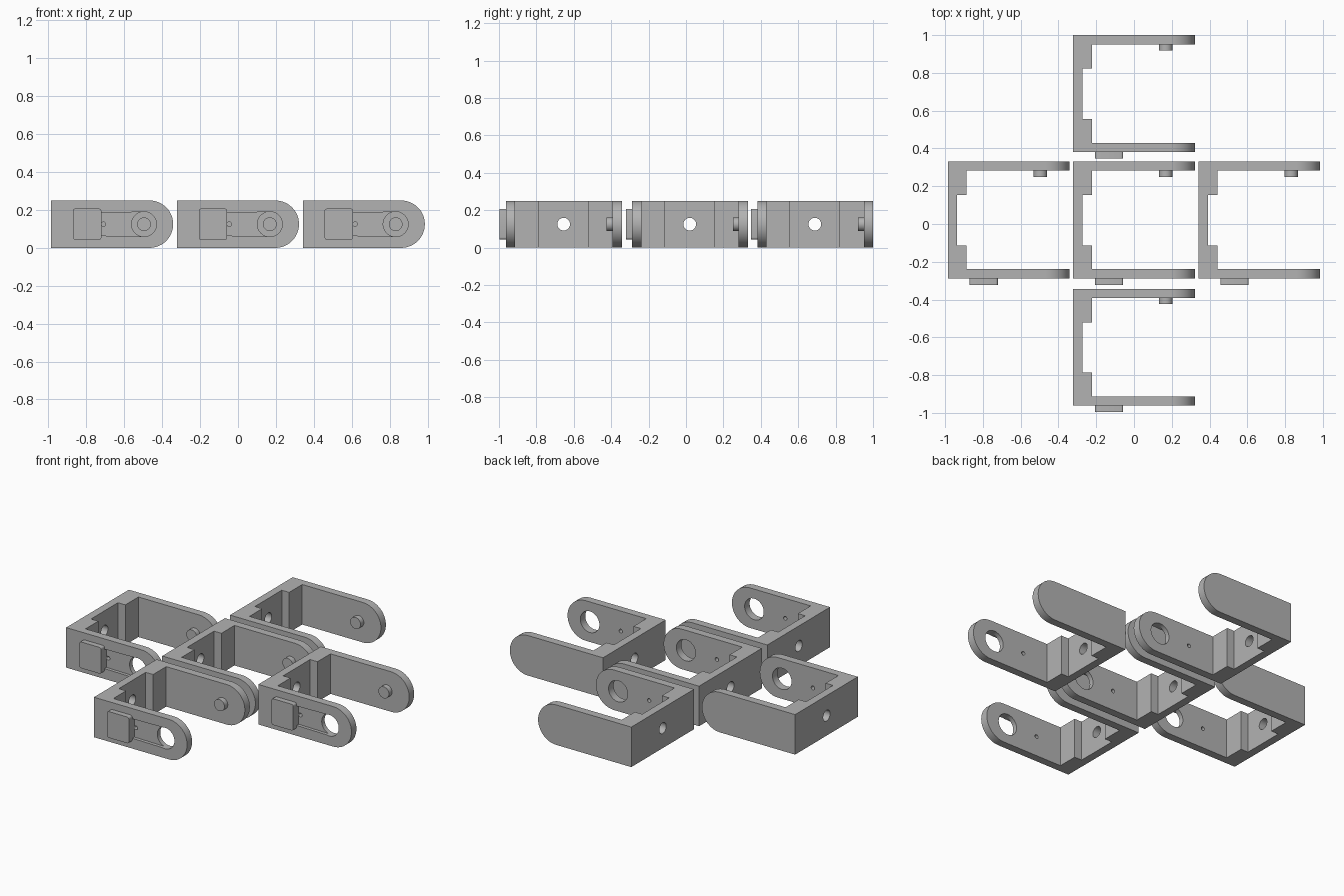
import bpy, bmesh, math
from mathutils import Vector

if "Cube" in bpy.data.objects:
    bpy.data.objects.remove(bpy.data.objects["Cube"])

grey = bpy.data.materials.new("plain grey")
grey.diffuse_color = (0.45, 0.45, 0.45, 1)
grey.use_nodes = True
grey.node_tree.nodes["Principled BSDF"].inputs["Base Color"].default_value = grey.diffuse_color
H, R = 0.25, 0.125          # bracket height, arm tip radius


def prism(name, pts, axis, lo, hi):
    """Extrude a 2D outline along axis: 'x' (y,z), 'y' (x,z) or 'z' (x,y)."""
    place = {'x': lambda a, b, t: (t, a, b),
             'y': lambda a, b, t: (a, t, b),
             'z': lambda a, b, t: (a, b, t)}[axis]
    vec = Vector(place(0, 0, hi - lo))
    bm = bmesh.new()
    face = bm.faces.new([bm.verts.new(place(a, b, lo)) for a, b in pts])
    ext = bmesh.ops.extrude_face_region(bm, geom=[face])
    bmesh.ops.translate(bm, vec=vec,
                        verts=[v for v in ext['geom'] if isinstance(v, bmesh.types.BMVert)])
    bmesh.ops.recalc_face_normals(bm, faces=bm.faces)
    me = bpy.data.meshes.new(name)
    bm.to_mesh(me)
    bm.free()
    me.materials.append(grey)
    ob = bpy.data.objects.new(name, me)
    bpy.context.collection.objects.link(ob)
    return ob


def arc(cx, cz, r, a0, a1, n):
    return [(cx + r * math.cos(math.radians(a0 + (a1 - a0) * i / n)),
             cz + r * math.sin(math.radians(a0 + (a1 - a0) * i / n))) for i in range(n + 1)]


def circle(cx, cz, r, n=40):
    return arc(cx, cz, r, 0, 360, n)[:-1]


def rounded_rect(x0, x1, z0, z1, r):
    return (arc(x1 - r, z1 - r, r, 0, 90, 4) + arc(x0 + r, z1 - r, r, 90, 180, 4)
            + arc(x0 + r, z0 + r, r, 180, 270, 4) + arc(x1 - r, z0 + r, r, 270, 360, 4))


def boolean(ob, tool, op):
    mod = ob.modifiers.new("cut", 'BOOLEAN')
    mod.object, mod.operation, mod.solver = tool, op, 'EXACT'
    bpy.context.view_layer.objects.active = ob
    bpy.ops.object.modifier_apply(modifier=mod.name)
    bpy.data.objects.remove(tool)


def smooth(ob):
    bpy.ops.object.select_all(action='DESELECT')
    ob.select_set(True)
    bpy.context.view_layer.objects.active = ob
    bpy.ops.object.shade_smooth_by_angle(angle=math.radians(30))


# U-shaped body with thickened corners and rounded arm tips
u_shape = [(-.322, -.288), (.322, -.288), (.322, -.239), (-.222, -.239), (-.222, -.113),
           (-.273, -.113), (-.273, .153), (-.222, .153), (-.222, .282), (.322, .282),
           (.322, .331), (-.322, .331)]
body = prism("bracket_body", u_shape, 'z', 0, H)
side = [(-.4, -.1), (.197, -.1), (.197, 0)] + arc(.197, R, R, -90, 90, 24)[1:-1] \
    + [(.197, H), (.197, .35), (-.4, .35)]
boolean(body, prism("tip_shape", side, 'y', -.5, .5), 'INTERSECT')

# Wall hole, arm hole, shallow cable slot and small wire hole
boolean(body, prism("wall_hole", circle(.02, R, .034), 'x', -.5, -.1), 'DIFFERENCE')
slot = [(-.1, .065), (.168, .061), (.168, .189), (-.1, .185)]
boolean(body, prism("slot", slot, 'y', -.4, -.268), 'DIFFERENCE')
boolean(body, prism("arm_hole", circle(.168, R, .066), 'y', -.4, -.1), 'DIFFERENCE')
boolean(body, prism("wire_hole", circle(-.046, R, .012, 20), 'y', -.4, -.1), 'DIFFERENCE')

# Raised pad on the front arm and pivot pin on the rear arm
pad = prism("raised_pad", rounded_rect(-.207, -.057, .043, .207, .012), 'y', -.322, -.265)
pin = prism("pivot_pin", circle(.168, R, .036), 'y', .25, .285)

parts = [body, pad, pin]
for ob in parts:
    smooth(ob)

# Repeat the bracket in a cross layout
for dx, dy in [(-.664, 0), (.664, 0), (0, .669), (0, -.674)]:
    for ob in parts:
        copy = ob.copy()
        copy.location = (dx, dy, 0)
        bpy.context.collection.objects.link(copy)
